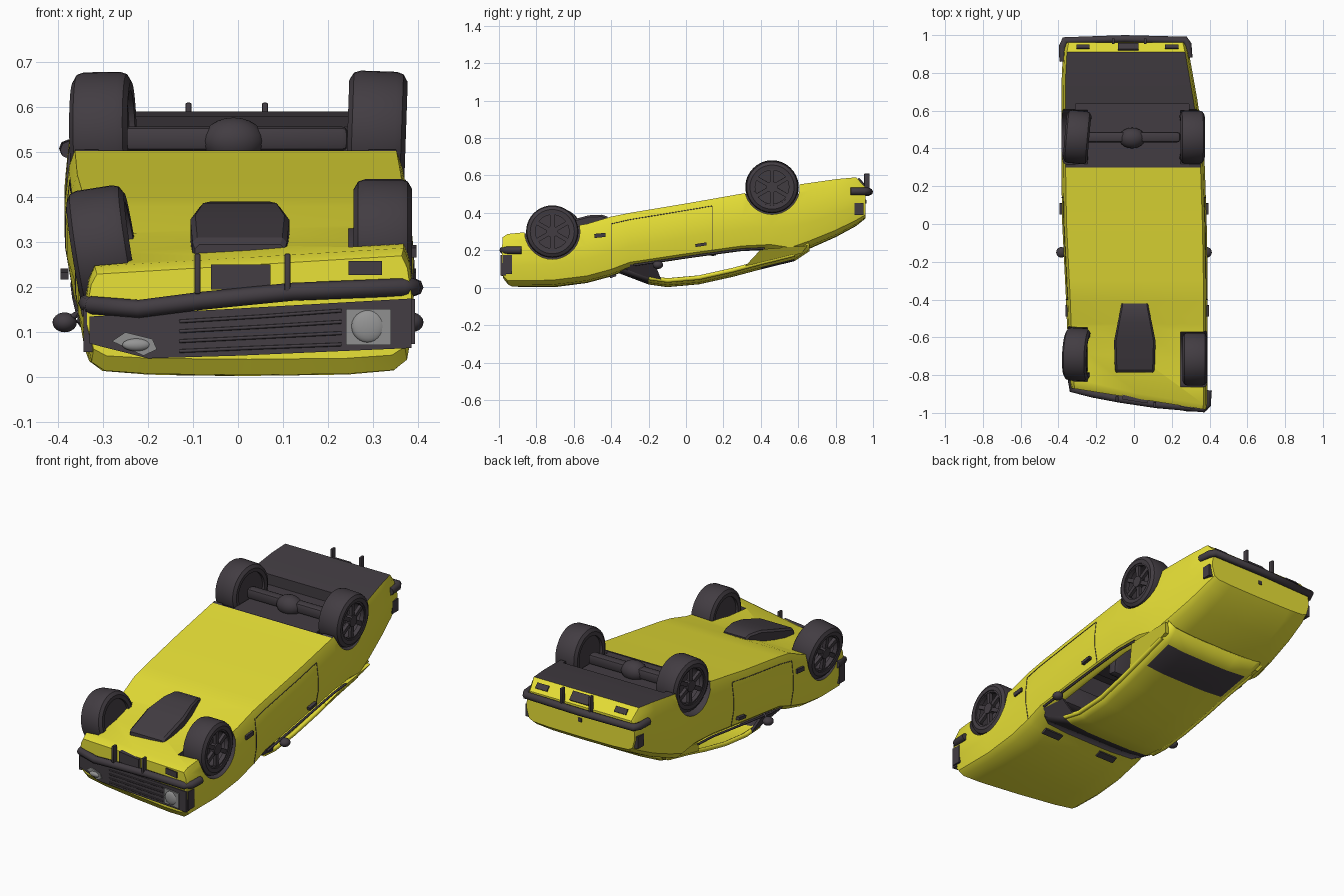
import bpy, bmesh, math
from mathutils import Vector, Euler, Matrix

if "Cube" in bpy.data.objects:
    bpy.data.objects.remove(bpy.data.objects["Cube"])

def material(name, c):
    m = bpy.data.materials.new(name)
    m.diffuse_color = (*c, 1)
    m.use_nodes = True
    m.node_tree.nodes["Principled BSDF"].inputs["Base Color"].default_value = m.diffuse_color
    return m

YELLOW = material("yellow paint", (0.80, 0.745, 0.037))
DARK = material("dark trim", (0.055, 0.046, 0.055))
GREY = material("grey lamp bezel", (0.27, 0.27, 0.27))
LENS = material("lamp lens", (0.30, 0.30, 0.30))

def finish(name, bm, mats, angle=35):
    bmesh.ops.recalc_face_normals(bm, faces=bm.faces)
    me = bpy.data.meshes.new(name)
    bm.to_mesh(me)
    bm.free()
    for m in mats:
        me.materials.append(m)
    me.shade_smooth()
    me.set_sharp_from_angle(angle=math.radians(angle))
    ob = bpy.data.objects.new(name, me)
    bpy.context.collection.objects.link(ob)
    return ob

def box(name, c, size, mat, rot=(0, 0, 0), bevel=0):
    bm = bmesh.new()
    bmesh.ops.create_cube(bm, size=1)
    bmesh.ops.scale(bm, vec=size, verts=bm.verts)
    if bevel:
        bmesh.ops.bevel(bm, geom=bm.edges[:], offset=bevel, segments=2, affect='EDGES', profile=0.5)
    bm.transform(Matrix.Translation(c) @ Euler(rot).to_matrix().to_4x4())
    return finish(name, bm, [mat])

def ball(name, c, r, mat):
    bm = bmesh.new()
    bmesh.ops.create_uvsphere(bm, u_segments=20, v_segments=12, radius=1)
    bm.transform(Matrix.Translation(c) @ Matrix.Diagonal((*r, 1)))
    return finish(name, bm, [mat])

def prism(name, pts, push, mat):
    """Flat polygon pushed along a vector."""
    bm = bmesh.new()
    a = [bm.verts.new(p) for p in pts]
    b = [bm.verts.new(Vector(p) + Vector(push)) for p in pts]
    bm.faces.new(a)
    bm.faces.new(b)
    for i in range(len(a)):
        j = (i + 1) % len(a)
        bm.faces.new((a[i], a[j], b[j], b[i]))
    return finish(name, bm, [mat])

def tube(name, pts, r, mat):
    cu = bpy.data.curves.new(name, 'CURVE')
    cu.dimensions = '3D'
    cu.bevel_depth, cu.bevel_resolution, cu.use_fill_caps = r, 2, True
    sp = cu.splines.new('POLY')
    sp.points.add(len(pts) - 1)
    for p, q in zip(sp.points, pts):
        p.co = (*q, 1)
    cu.materials.append(mat)
    ob = bpy.data.objects.new(name, cu)
    bpy.context.collection.objects.link(ob)
    return ob

# Body stations: y, left x, right x, deck z, underside z, roll, skew
ST = [(-.922, -.335, .385, .04, .248, .06, -.16), (-.895, -.34, .39, .005, .265, .06, -.16),
      (-.70, -.345, .39, .003, .292, .05, -.05), (-.53, -.355, .39, .025, .33, .03, 0),
      (-.40, -.36, .39, .06, .38, 0, 0), (-.30, -.365, .39, .10, .40, 0, 0),
      (0, -.38, .385, .145, .45, 0, 0), (.30, -.385, .375, .185, .503, 0, 0),
      (.45, -.385, .365, .19, .53, 0, 0), (.56, -.385, .35, .17, .545, 0, 0),
      (.66, -.385, .335, .208, .56, 0, 0), (.80, -.382, .31, .27, .58, 0, 0),
      (.91, -.375, .29, .33, .59, 0, 0), (.96, -.365, .278, .37, .535, 0, 0)]
HALF = [(.6, .01), (.88, .04), (.96, .12), (1, .4), (1, .62), (.975, .88), (.94, 1)]

def surf(y, fx, fz):
    for a, b in zip(ST, ST[1:]):
        if y <= b[0]:
            break
    t = (y - a[0]) / (b[0] - a[0])
    _, xl, xr, zd, zu, roll, skew = [p + (q - p) * t for p, q in zip(a, b)]
    x = (xl + xr) / 2 + fx * (xr - xl) / 2
    return Vector((x, y + skew * x, zd + (zu - zd) * fz + roll * x * fz))

# Main body shell, lying wheels up
bm = bmesh.new()
ring = [(0, 0)] + HALF + [(0, 1)] + [(-x, z) for x, z in reversed(HALF)]
rows = [[bm.verts.new(surf(s[0], fx, fz)) for fx, fz in ring] for s in ST]
n = len(ring)
for a, b in zip(rows, rows[1:]):
    for i in range(n):
        bm.faces.new((a[i], a[(i + 1) % n], b[(i + 1) % n], b[i]))
bm.faces.new(rows[0])
bm.faces.new(rows[-1])
bmesh.ops.recalc_face_normals(bm, faces=bm.faces)
for f in bm.faces:
    if f.normal.z > .6 and .3 < f.calc_center_median().y < .91:
        f.material_index = 1
body = finish("body_shell", bm, [YELLOW, DARK])

# Wheels: position, tilt
WHEELS = [("front_right", Vector((.322, -.715, .30)), (0, 0, 0)),
          ("front_left", Vector((-.298, -.69, .282)), (0, math.radians(-9), math.radians(-3))),
          ("rear_right", Vector((.308, .46, .54)), (0, math.radians(2), 0)),
          ("rear_left", Vector((-.300, .46, .538)), (0, math.radians(-1), math.radians(-5)))]

# Cutters for the wheel arches, cabin and axle trough
cutters = []
for nm, c, rot in WHEELS:
    bm = bmesh.new()
    bmesh.ops.create_cone(bm, cap_ends=True, segments=36, radius1=.148, radius2=.148, depth=.26)
    s = 1 if c.x > 0 else -1
    bm.transform(Matrix.Translation((s * .375, c.y, c.z)) @ Matrix.Rotation(math.pi / 2, 4, 'Y'))
    cutters.append(finish("cutter_" + nm, bm, [YELLOW, DARK]))
for nm, c, size in [("cabin", (0, .08, .20), (.64, .68, .40)), ("trough", (-.01, .47, .60), (.60, .33, .20))]:
    ob = box("cutter_" + nm, c, size, YELLOW)
    ob.data.materials.append(DARK)
    cutters.append(ob)
for ob in cutters:
    for p in ob.data.polygons:
        p.material_index = 1
    ob.hide_render = True
    m = body.modifiers.new("cut", 'BOOLEAN')
    m.operation, m.solver, m.object = 'DIFFERENCE', 'EXACT', ob
bpy.context.view_layer.objects.active = body
for m in list(body.modifiers):
    bpy.ops.object.modifier_apply(modifier=m.name)
for ob in cutters:
    bpy.data.objects.remove(ob)
body.data.set_sharp_from_angle(angle=math.radians(35))

# Crushed roof with windscreen and rear window
RF = [(-.36, .335, .078), (-.20, .30, .017), (-.10, .29, .003), (.07, .285, .018), (.25, .29, .058),
      (.40, .295, .098), (.58, .305, .142), (.66, .32, .195)]
ACROSS = [(-1, .035), (-.84, .01), (-.45, .001), (0, 0), (.45, .001), (.84, .01), (1, .035)]
bm = bmesh.new()
rows = [[bm.verts.new((fx * w, y, z + dz)) for fx, dz in ACROSS] for y, w, z in RF]
for i in range(len(RF) - 1):
    for j in range(6):
        f = bm.faces.new((rows[i][j], rows[i][j + 1], rows[i + 1][j + 1], rows[i + 1][j]))
        f.material_index = int(i == 0 or (i == 5 and 0 < j < 5))
roof = finish("roof", bm, [YELLOW, DARK])
for f in roof.data.polygons:   # outside faces look down
    if f.normal.z > 0:
        f.flip()
so = roof.modifiers.new("thickness", 'SOLIDIFY')
so.thickness = .014

for s, nm in ((1, "right"), (-1, "left")):
    # Pillars
    prism("rear_pillar_" + nm, [(s * .292, .31, .108), (s * .31, .62, .185), (s * .335, .65, .225), (s * .352, .40, .205)],
          (-s * .02, 0, 0), YELLOW)
    prism("front_pillar_" + nm, [(s * .33, -.36, .11), (s * .30, -.19, .05), (s * .295, -.13, .035), (s * .345, -.17, .14),
                                 (s * .36, -.30, .125)], (-s * .015, 0, 0), DARK)
    tube("roof_rail_" + nm, [(s * w * .98, y, z + .036) for y, w, z in RF[1:7]], .012, YELLOW)
    tube("belt_trim_" + nm, [surf(y, s * .95, .06) for y in (-.28, -.1, .1, .3, .42)], .006, DARK)
    # Door gaps, handle and side marker
    tube("door_gap_front_" + nm, [surf(-.40, s * a, z) for a, z in HALF[2:6]], .0018, DARK)
    tube("door_gap_rear_" + nm, [surf(.14, s * a, z) for a, z in HALF[2:6]], .0018, DARK)
    tube("sill_gap_" + nm, [surf(y, s * .976, .88) for y in (-.4, -.3, 0, .14)], .0018, DARK)
    box("door_handle_" + nm, surf(.08, s * .99, .24) + Vector((s * .008, 0, 0)), (.018, .06, .016), DARK, (.15, 0, 0))
    box("side_marker_" + nm, surf(-.46, s, .74), (.012, .06, .022), DARK, (.1, 0, 0))
    box("corner_lamp_" + nm, surf(-.895, s * .98, .42), (.02, .05, .10), DARK)
    box("rear_corner_lamp_" + nm, surf(.925, s * .98, .34), (.026, .05, .065), DARK)
    # Mirror
    ball("mirror_" + nm, (s * .385, -.15, .122), (.027, .028, .022), DARK)
    tube("mirror_arm_" + nm, [(s * .385, -.15, .125), (s * .34, -.17, .15)], .007, DARK)
    # Front seats
    box("seat_cushion_" + nm, (s * .16, .02, .35), (.22, .24, .07), DARK, (.15, 0, 0), .02)
    box("seat_back_" + nm, (s * .16, .15, .27), (.22, .06, .20), DARK, (-.15, 0, 0), .02)
box("rear_bench", (0, .36, .31), (.56, .09, .2), DARK, (0, 0, 0), .02)
box("dashboard", (0, -.22, .19), (.62, .08, .12), DARK, (0, 0, 0), .02)
for x in (.22, -.14):
    box("cowl_vent", (x, -.39, .062), (.11, .035, .012), DARK, (.35, 0, 0))

# Tyres and spoked rims
def lathe(bm, prof, seg, mtx):
    rs = [[bm.verts.new(mtx @ Vector((x, r * math.cos(t), r * math.sin(t)))) for x, r in prof]
          for t in (2 * math.pi * k / seg for k in range(seg))]
    k = len(prof)
    for i in range(seg):
        for j in range(k):
            bm.faces.new((rs[i][j], rs[i][(j + 1) % k], rs[(i + 1) % seg][(j + 1) % k], rs[(i + 1) % seg][j]))

TYRE = [(-.063, .098), (-.065, .118), (-.055, .135), (-.04, .14), (.04, .14), (.055, .135), (.065, .118), (.063, .098)]
for nm, c, rot in WHEELS:
    s = 1 if c.x > 0 else -1
    M = Matrix.Translation(c) @ Euler(rot).to_matrix().to_4x4()
    bm = bmesh.new()
    lathe(bm, TYRE, 40, M)
    finish("tyre_" + nm, bm, [DARK])
    bm = bmesh.new()
    lathe(bm, [(s * .035, .09), (s * .058, .09), (s * .058, .102), (s * .035, .102)], 40, M)
    for x, r, d in ((.045, .03, .03), (-.045, .1, .01)):
        bmesh.ops.create_cone(bm, cap_ends=True, segments=24, radius1=r, radius2=r, depth=d,
                              matrix=M @ Matrix.Translation((s * x, 0, 0)) @ Matrix.Rotation(math.pi / 2, 4, 'Y'))
    for k in range(6):
        bmesh.ops.create_cube(bm, size=1, matrix=M @ Matrix.Rotation(k * math.pi / 3, 4, 'X')
                              @ Matrix.Translation((s * .046, 0, .06)) @ Matrix.Diagonal((.018, .022, .075, 1)))
    finish("rim_" + nm, bm, [DARK])

# Rear axle, differential, engine pan
box("rear_axle", (-.005, .46, .53), (.50, .055, .055), DARK, (0, 0, 0), .015)
ball("differential", (-.01, .455, .525), (.07, .055, .052), DARK)
bm = bmesh.new()
pr = []
for y, w, z in [(-.785, .10, .295), (-.77, .105, .31), (-.62, .11, .36), (-.52, .09, .387), (-.45, .075, .39), (-.42, .07, .38)]:
    pr.append([bm.verts.new((.004 + x, y, zz)) for x, zz in ((-w, .27), (-w, z - .01), (-w * .9, z), (w * .9, z), (w, z - .01), (w, .27))])
for a, b in zip(pr, pr[1:]):
    for i in range(6):
        bm.faces.new((a[i], a[(i + 1) % 6], b[(i + 1) % 6], b[i]))
bm.faces.new(pr[0])
bm.faces.new(pr[-1])
finish("engine_pan", bm, [DARK], 25)

# Skewed nose: grille, lamps, plate, bumper
def nose(x, z, out=0):
    return Vector((x, -.922 - .16 * x - out, z))

def nose_plate(name, pts, out, mat):
    prism(name, [nose(x, z, out) for x, z in pts], (0, .02 + out, 0), mat)

def rect(x0, x1, z0, z1):
    return [(x0, z0), (x1, z0), (x1, z1), (x0, z1)]

nose_plate("grille", [(-.33, .075), (-.20, .042), (.0, .048), (.385, .065), (.385, .175), (-.05, .15), (-.33, .135)], .008, DARK)
for k in range(4):
    tube("grille_bar", [nose(-.13, .058 + .022 * k, .008), nose(.05, .066 + .023 * k, .008), nose(.23, .073 + .025 * k, .008)], .004, DARK)
nose_plate("headlamp_bezel_right", rect(.24, .34, .072, .152), .014, GREY)
nose_plate("headlamp_bezel_left", [(-.28, .08), (-.21, .048), (-.18, .062), (-.19, .085), (-.25, .1)], .013, GREY)
ball("headlamp_lens_right", nose(.29, .113, .012), (.038, .012, .036), LENS)
ball("headlamp_lens_left", nose(-.225, .072, .012), (.032, .012, .014), LENS)
nose_plate("front_plate", rect(-.06, .072, .195, .25), .016, DARK)
nose_plate("front_turn_lamp", rect(.245, .32, .227, .258), .006, DARK)
for x in (-.09, .11):
    box("front_bumper_guard", nose(x, .23, .018), (.014, .03, .09), DARK, bevel=.004)
path = [Vector((-.335, -.80, .165)), nose(-.325, .16, .005), nose(-.22, .152, .012), nose(-.08, .17, .016), nose(.12, .19, .014),
        nose(.365, .2, -.002), Vector((.388, -.955, .2)), Vector((.392, -.88, .2))]
tube("front_bumper", path, .02, DARK)

# Tail: bumper, guards, lamps, plate
tube("rear_bumper", [(-.375, .86, .505), (-.378, .94, .508), (-.365, .972, .51), (-.05, .98, .513), (.27, .974, .515), (.285, .95, .515),
                     (.29, .88, .515)], .02, DARK)
for x in (-.11, .06):
    box("rear_bumper_guard", (x, .967, .56), (.014, .03, .10), DARK, bevel=.004)
tilt = (math.radians(42), 0, 0)
box("rear_plate", (-.03, .938, .565), (.11, .012, .05), DARK, tilt)
for x in (.2, -.27):
    box("rear_lamp", (x, .937, .563), (.07, .01, .03), DARK, tilt)
box("boot_lock", (-.04, .96, .46), (.022, .01, .022), DARK, bevel=.004)
